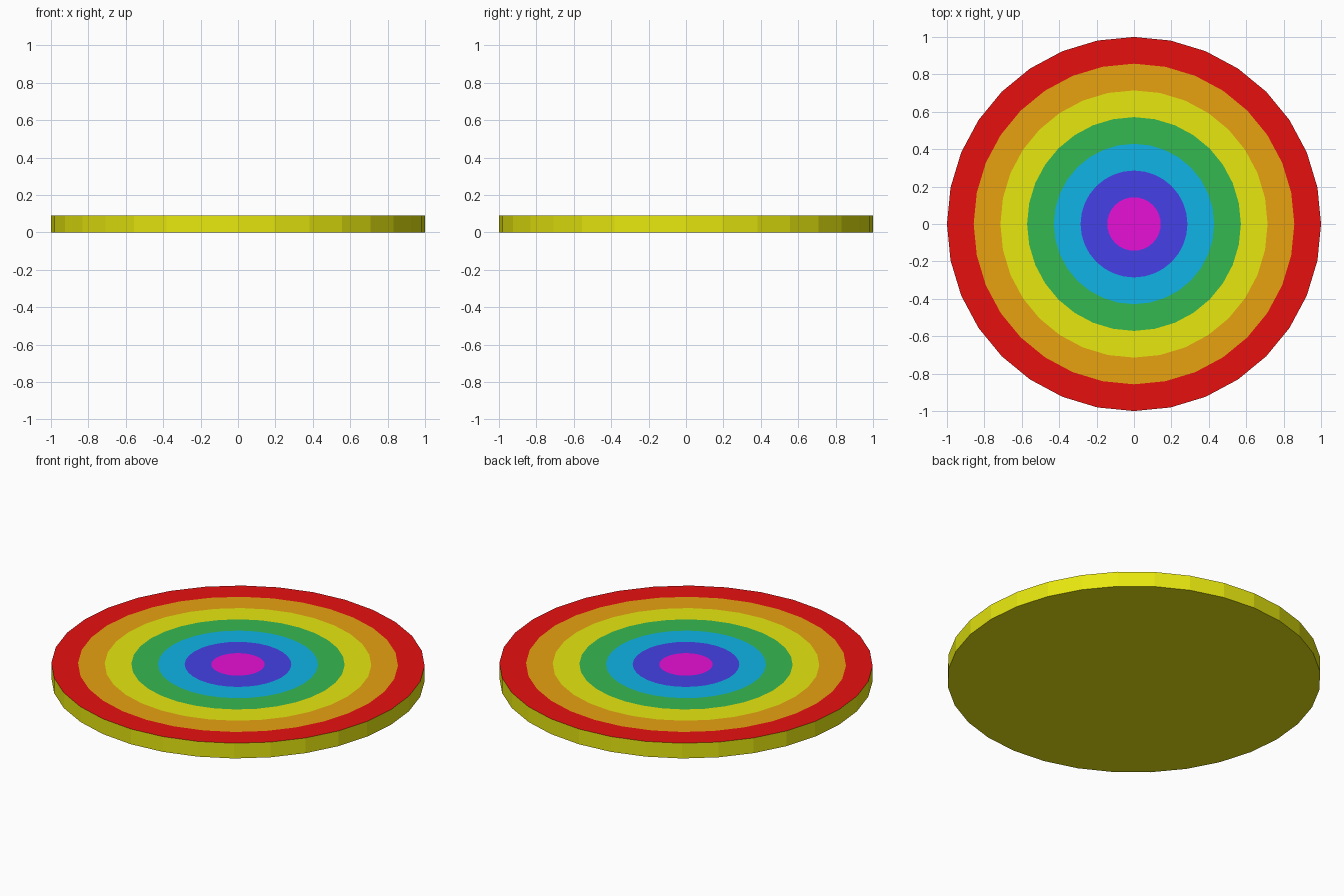
import bpy, bmesh, math

if "Cube" in bpy.data.objects:
    bpy.data.objects.remove(bpy.data.objects["Cube"])

SIDES, HEIGHT = 32, 0.09
COLOURS = [  # from the centre outwards
    ("magenta", (0.80, 0.005, 0.67)),
    ("indigo", (0.06, 0.053, 0.80)),
    ("sky_blue", (0.005, 0.468, 0.82)),
    ("green", (0.036, 0.485, 0.082)),
    ("yellow", (0.80, 0.80, 0.005)),
    ("orange", (0.80, 0.362, 0.005)),
    ("red", (0.80, 0.005, 0.005)),
]
YELLOW = 4


def ring(bm, radius, z):
    return [bm.verts.new((radius * math.cos(2 * math.pi * i / SIDES),
                          radius * math.sin(2 * math.pi * i / SIDES), z))
            for i in range(SIDES)]


def bridge(bm, inner, outer, mat):
    for i in range(SIDES):
        j = (i + 1) % SIDES
        bm.faces.new((inner[i], outer[i], outer[j], inner[j])).material_index = mat


bm = bmesh.new()

# Top: centre spot and concentric colour bands
prev = ring(bm, 1 / 7, HEIGHT)
bm.faces.new(prev).material_index = 0
for k in range(1, 7):
    cur = ring(bm, (k + 1) / 7, HEIGHT)
    bridge(bm, prev, cur, k)
    prev = cur

# Yellow rim and underside
base = ring(bm, 1, 0)
bridge(bm, prev, base, YELLOW)
bm.faces.new(base[::-1]).material_index = YELLOW
bmesh.ops.recalc_face_normals(bm, faces=bm.faces)

mesh = bpy.data.meshes.new("target_disc")
bm.to_mesh(mesh)
bm.free()
for name, rgb in COLOURS:
    mat = bpy.data.materials.new(name)
    mat.diffuse_color = (*rgb, 1)
    mat.use_nodes = True
    mat.node_tree.nodes["Principled BSDF"].inputs["Base Color"].default_value = mat.diffuse_color
    mesh.materials.append(mat)
bpy.context.collection.objects.link(bpy.data.objects.new("target_disc", mesh))
